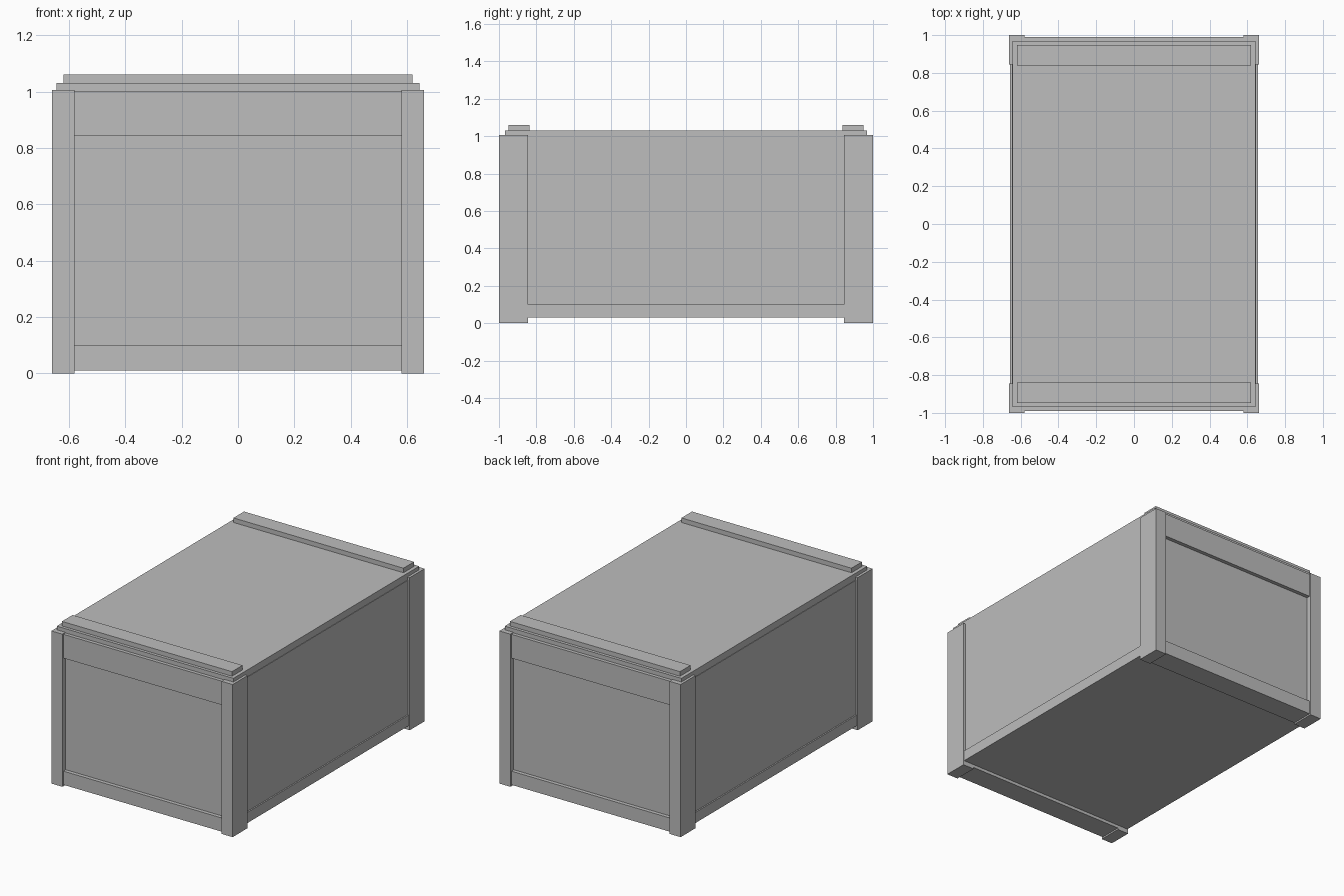
import bpy

cube = bpy.data.objects.get("Cube")
if cube:
    bpy.data.objects.remove(cube, do_unlink=True)

grey = bpy.data.materials.new("plain grey")
grey.use_nodes = True
colour = (0.51, 0.51, 0.51, 1)
grey.diffuse_color = colour
grey.node_tree.nodes["Principled BSDF"].inputs["Base Color"].default_value = colour


def box(name, x, y, z):
    """Box from (min, max) ranges on each axis."""
    spans = (x, y, z)
    bpy.ops.mesh.primitive_cube_add(size=1, location=[(a + b) / 2 for a, b in spans])
    ob = bpy.context.object
    ob.name = name
    ob.scale = [abs(b - a) for a, b in spans]
    bpy.ops.object.transform_apply(location=False, rotation=False, scale=True)
    ob.data.materials.append(grey)
    return ob


POST_X, POST_Y = 0.58, 0.845   # inner edges of the corner posts
W, L = 0.661, 1.0              # outer half width and half length

# Main body, with the side and end panels as its faces
box("crate_body", (-0.647, 0.647), (-0.966, 0.966), (0.03, 0.985))

# Lid
box("lid", (-0.644, 0.644), (-0.968, 0.968), (0.985, 1.03))

for end, s in (("front", -1), ("back", 1)):
    # End rails and the batten on the lid
    box(end + "_bottom_rail", (-POST_X, POST_X), (s * POST_Y, s * 0.991), (0.01, 0.10))
    box(end + "_top_rail", (-POST_X, POST_X), (s * 0.95, s * 0.991), (0.845, 1.002))
    box(end + "_lid_batten", (-0.62, 0.62), (s * 0.838, s * 0.948), (1.03, 1.06))
    # Corner posts
    for side, t in (("right", -1), ("left", 1)):
        box(f"{end}_{side}_post", (t * POST_X, t * W), (s * POST_Y, s * L), (0, 1.006))

# Low rails along the sides
for side, t in (("right", -1), ("left", 1)):
    box(side + "_bottom_rail", (t * 0.60, t * 0.656), (-POST_Y, POST_Y), (0.03, 0.10))
